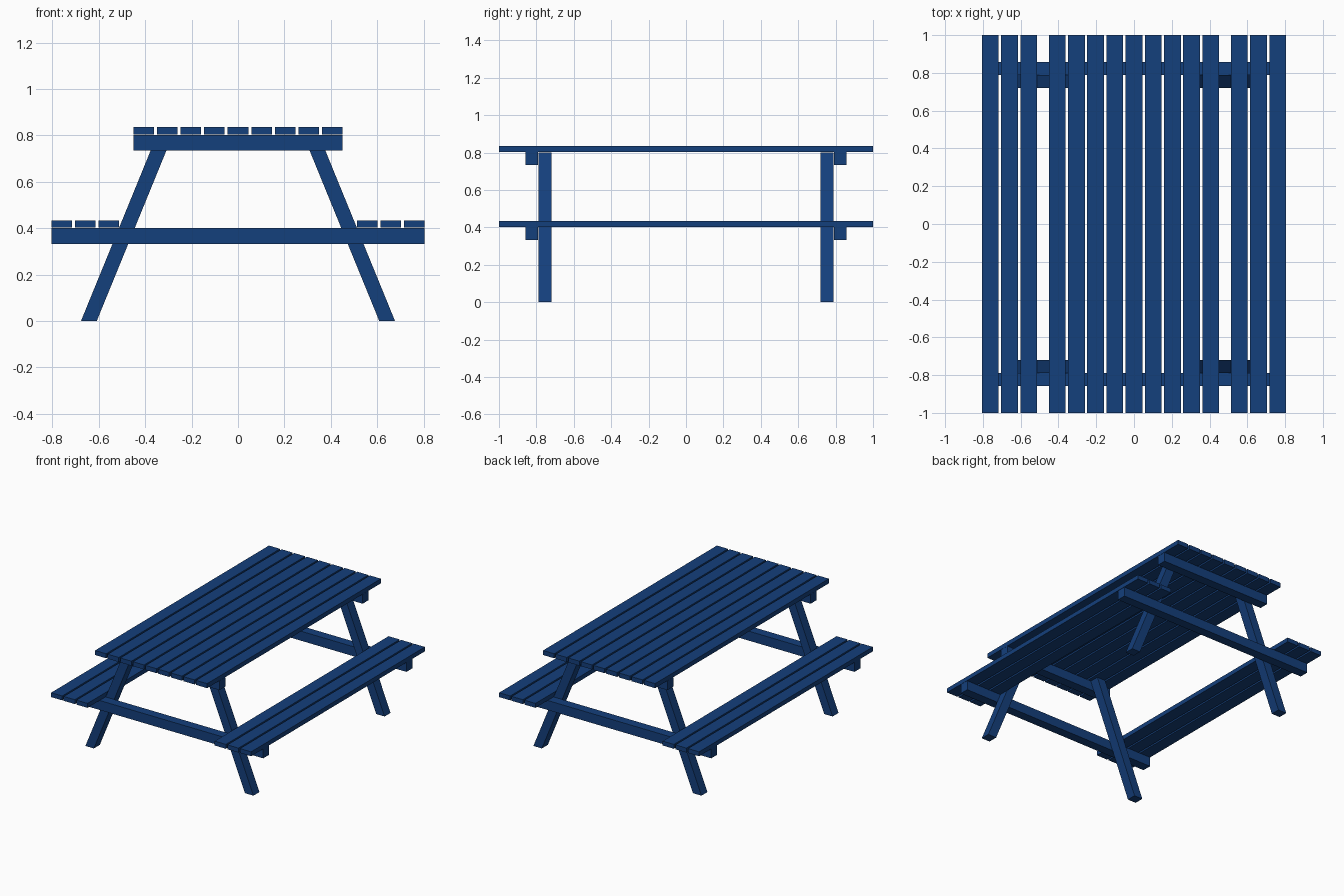
import bpy, bmesh

if "Cube" in bpy.data.objects:
    bpy.data.objects.remove(bpy.data.objects["Cube"])

paint = bpy.data.materials.new("blue_paint")
paint.diffuse_color = (0.007, 0.05, 0.2, 1)
paint.use_nodes = True
paint.node_tree.nodes["Principled BSDF"].inputs["Base Color"].default_value = paint.diffuse_color


def prism(name, profile, y0, y1):
    """Extrude an (x, z) profile from y0 to y1."""
    bm = bmesh.new()
    face = bm.faces.new([bm.verts.new((x, y0, z)) for x, z in profile])
    ext = bmesh.ops.extrude_face_region(bm, geom=[face])
    verts = [g for g in ext["geom"] if isinstance(g, bmesh.types.BMVert)]
    bmesh.ops.translate(bm, verts=verts, vec=(0, y1 - y0, 0))
    bmesh.ops.recalc_face_normals(bm, faces=bm.faces)
    mesh = bpy.data.meshes.new(name)
    bm.to_mesh(mesh)
    bm.free()
    mesh.materials.append(paint)
    obj = bpy.data.objects.new(name, mesh)
    bpy.context.collection.objects.link(obj)
    return obj


def board(name, x0, x1, z0, z1, y0, y1):
    return prism(name, [(x0, z0), (x1, z0), (x1, z1), (x0, z1)], y0, y1)


PITCH, HALF = 0.1017, 0.0445

# Table top planks
for i in range(-4, 5):
    x = i * PITCH
    board("table_plank", x - HALF, x + HALF, 0.803, 0.836, -1, 1)

# Seat planks on both sides
for side in (-1, 1):
    for i in (-1, 0, 1):
        x = side * 0.659 + i * PITCH
        board("seat_plank", x - HALF, x + HALF, 0.402, 0.434, -1, 1)

# End frames: cross beams outside, splayed legs inside
for end in (-1, 1):
    board("table_beam", -0.451, 0.451, 0.734, 0.802, end * 0.79, end * 0.858)
    board("seat_beam", -0.804, 0.804, 0.332, 0.401, end * 0.79, end * 0.858)
    for side in (-1, 1):
        leg = [(0.609, 0), (0.677, 0), (0.35, 0.8), (0.282, 0.8)]
        prism("leg", [(side * x, z) for x, z in leg], end * 0.72, end * 0.789)
